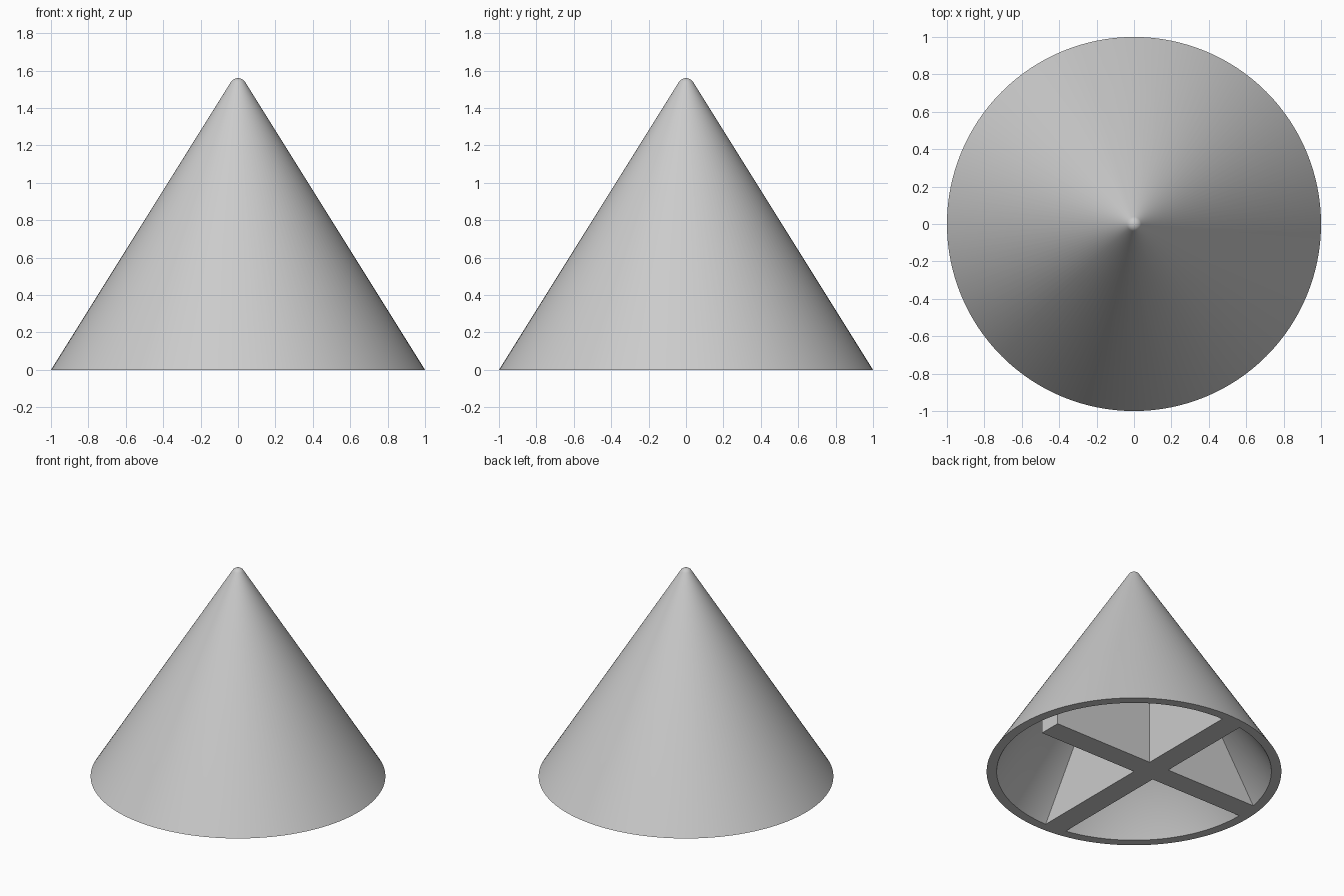
import bpy, bmesh
from math import atan, sin, cos, pi, radians

cube = bpy.data.objects.get("Cube")
if cube:
    bpy.data.objects.remove(cube, do_unlink=True)

SEGMENTS = 128
APEX = 1.6          # height of the sharp outer apex, before rounding
TIP_RADIUS = 0.045
INNER = 0.932       # radius of the opening at the base
RIB = 0.165         # rib thickness

grey = bpy.data.materials.new("light grey")
grey.use_nodes = True
colour = (0.6, 0.6, 0.6, 1)
grey.diffuse_color = colour
grey.node_tree.nodes["Principled BSDF"].inputs["Base Color"].default_value = colour


def finish(bm, name):
    bmesh.ops.recalc_face_normals(bm, faces=bm.faces)
    mesh = bpy.data.meshes.new(name)
    bm.to_mesh(mesh)
    bm.free()
    mesh.materials.append(grey)
    obj = bpy.data.objects.new(name, mesh)
    bpy.context.collection.objects.link(obj)
    return obj


def lathe(name, profile):
    """Spin an (radius, height) profile about the z axis."""
    bm = bmesh.new()
    verts = [bm.verts.new((r, 0, z)) for r, z in profile]
    edges = [bm.edges.new(pair) for pair in zip(verts, verts[1:])]
    bmesh.ops.spin(bm, geom=verts + edges, cent=(0, 0, 0), axis=(0, 0, 1),
                   angle=2 * pi, steps=SEGMENTS, use_merge=True)
    bmesh.ops.remove_doubles(bm, verts=bm.verts, dist=1e-5)
    return finish(bm, name)


def activate(obj):
    bpy.ops.object.select_all(action='DESELECT')
    obj.select_set(True)
    bpy.context.view_layer.objects.active = obj


# Hollow cone with a rounded tip
half = atan(1 / APEX)
centre = APEX - TIP_RADIUS / sin(half)
steps = 8
tip = [(TIP_RADIUS * cos(a), centre + TIP_RADIUS * sin(a))
       for a in (half + (pi / 2 - half) * i / steps for i in range(steps))]
cone_shell = lathe("cone_shell", [(0, INNER * APEX), (INNER, 0), (1, 0)] + tip
                   + [(0, centre + TIP_RADIUS)])

# Cross ribs: plus-shaped plan with one inner corner on the axis
lo, hi, end = 0, RIB, 0.98
plan = [(lo, -end), (hi, -end), (hi, lo), (end, lo), (end, hi), (hi, hi),
        (hi, end), (lo, end), (lo, hi), (-end, hi), (-end, lo), (lo, lo)]
bm = bmesh.new()
base = bm.faces.new([bm.verts.new((x - RIB, y, 0)) for x, y in plan])
top = bmesh.ops.extrude_face_region(bm, geom=[base])["geom"]
bmesh.ops.translate(bm, vec=(0, 0, APEX),
                    verts=[v for v in top if isinstance(v, bmesh.types.BMVert)])
cross_ribs = finish(bm, "cross_ribs")

# Trim the ribs to the inside of the cone
fit = INNER + 0.004
cutter = lathe("rib_trim", [(0, fit * APEX), (fit, 0), (fit, -0.1), (0, -0.1)])
cutter.hide_render = True
trim = cross_ribs.modifiers.new("trim", 'BOOLEAN')
trim.operation = 'INTERSECT'
trim.solver = 'EXACT'
trim.object = cutter
activate(cross_ribs)
bpy.ops.object.modifier_apply(modifier=trim.name)
bpy.data.objects.remove(cutter, do_unlink=True)

for part in (cone_shell, cross_ribs):
    activate(part)
    bpy.ops.object.shade_smooth_by_angle(angle=radians(30))
